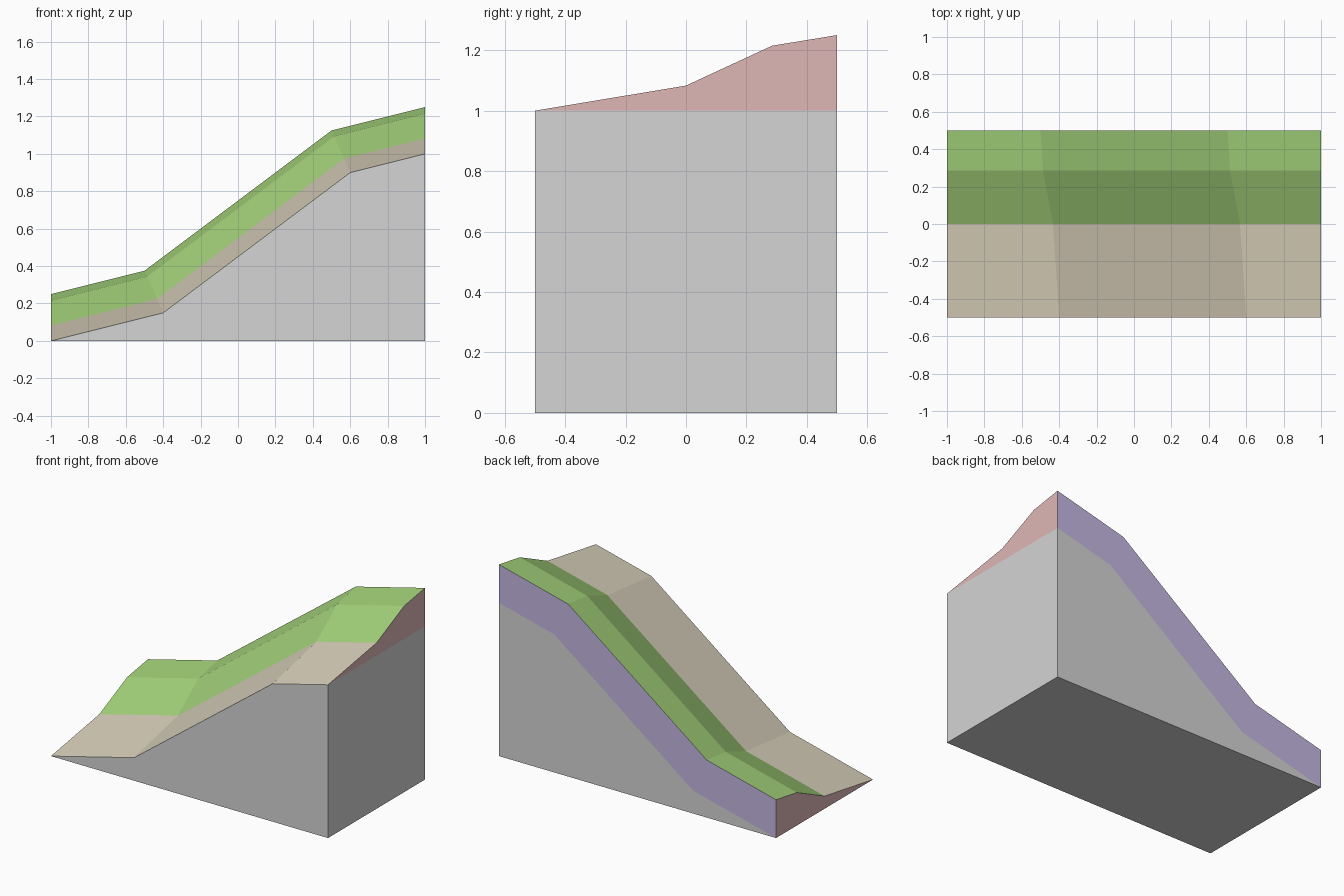
import bpy
import bmesh

cube = bpy.data.objects.get("Cube")
if cube:
    bpy.data.objects.remove(cube, do_unlink=True)


def make_material(name, rgb):
    mat = bpy.data.materials.new(name)
    mat.use_nodes = True
    mat.diffuse_color = (*rgb, 1)
    mat.node_tree.nodes["Principled BSDF"].inputs["Base Color"].default_value = (*rgb, 1)
    return mat


GREY = make_material("stone grey", (0.66, 0.66, 0.66))
TAN = make_material("path tan", (0.70, 0.64, 0.50))
GREEN = make_material("grass green", (0.37, 0.65, 0.195))
PINK = make_material("end pink", (0.73, 0.475, 0.465))
PURPLE = make_material("back purple", (0.56, 0.48, 0.76))

# Bank cross-section: depth y and rise above the foot of the slope
BANK = [(-0.5, 0), (0, 0.083), (0.285, 0.215), (0.5, 0.25)]


def slope_row(y, rise):
    """Gentle, steep, gentle ramp along x; creases shift left as the bank rises."""
    run = 0.6 - 0.4 * rise
    low = rise + 0.25 * run
    return [(-1, y, rise), (-1 + run, y, low),
            (run, y, low + 0.75), (1, y, rise + 1)]


def build(name, faces, materials):
    """Join (points, material slot) faces into one flat-shaded object."""
    bm = bmesh.new()
    for points, slot in faces:
        face = bm.faces.new([bm.verts.new(p) for p in points])
        face.material_index = slot
    bmesh.ops.remove_doubles(bm, verts=bm.verts, dist=0.0001)
    mesh = bpy.data.meshes.new(name)
    bm.to_mesh(mesh)
    bm.free()
    for mat in materials:
        mesh.materials.append(mat)
    obj = bpy.data.objects.new(name, mesh)
    bpy.context.collection.objects.link(obj)


def strips(row_a, row_b, slot):
    return [((row_a[i], row_a[i + 1], row_b[i + 1], row_b[i]), slot)
            for i in range(len(row_a) - 1)]


rows = [slope_row(y, rise) for y, rise in BANK]
foot_front = rows[0]
foot_back = slope_row(0.5, 0)

# Stone base: front, back, right end and underside
fl, fr = (-1, -0.5, 0), (1, -0.5, 0)
bl, br = (-1, 0.5, 0), (1, 0.5, 0)
build("stone_base", [
    ([fr] + foot_front[::-1], 0),
    ([bl] + foot_back[1:] + [br], 0),
    ([fr, br, foot_back[3], foot_front[3]], 0),
    ([fl, bl, br, fr], 0),
], [GREY])

# Path and grassy bank on top
build("path", strips(rows[0], rows[1], 0), [TAN])
build("grass_bank", strips(rows[1], rows[2], 0) + strips(rows[2], rows[3], 0), [GREEN])

# Cut ends and back of the bank
build("bank_ends", [
    ([row[0] for row in rows[::-1]] + [foot_back[0]], 0),
    ([foot_back[3]] + [row[3] for row in rows[::-1]][::1], 0),
], [PINK])
left_end, right_end = bpy.data.objects["bank_ends"].data.polygons
right_end.flip()
if left_end.normal.x > 0:
    left_end.flip()
if right_end.normal.x < 0:
    right_end.flip()
build("bank_back", strips(rows[3], foot_back, 0), [PURPLE])
